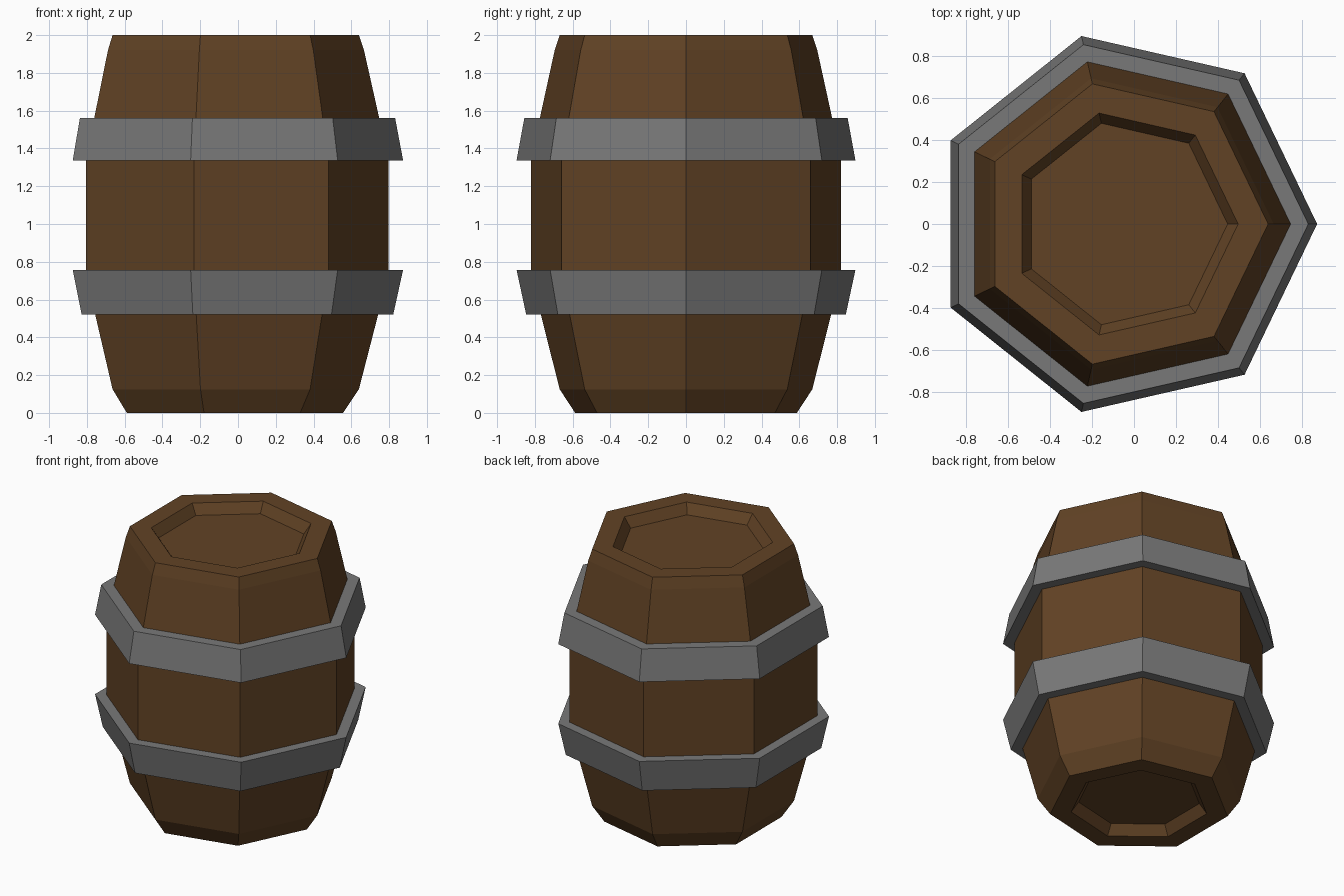
import bpy, bmesh
from math import cos, sin, tau

if "Cube" in bpy.data.objects:
    bpy.data.objects.remove(bpy.data.objects["Cube"])

SIDES = 7
CENTRE_X = -0.046  # a heptagon is not symmetric in x, so shift it to centre its bounds


def material(name, rgb):
    m = bpy.data.materials.new(name)
    m.diffuse_color = (*rgb, 1)
    m.use_nodes = True
    m.node_tree.nodes["Principled BSDF"].inputs["Base Color"].default_value = m.diffuse_color
    return m


def lathe(name, profile, mat, closed):
    """Sweep (radius, z) points round a heptagon; cap the ends or close the loop."""
    bm = bmesh.new()
    rings = [[bm.verts.new((CENTRE_X + r * cos(tau * k / SIDES), r * sin(tau * k / SIDES), z))
              for k in range(SIDES)] for r, z in profile]
    pairs = list(zip(rings, rings[1:]))
    if closed:
        pairs.append((rings[-1], rings[0]))
    else:
        bm.faces.new(rings[0])
        bm.faces.new(rings[-1])
    for a, b in pairs:
        for k in range(SIDES):
            n = (k + 1) % SIDES
            bm.faces.new((a[k], a[n], b[n], b[k]))
    bmesh.ops.recalc_face_normals(bm, faces=bm.faces)
    mesh = bpy.data.meshes.new(name)
    bm.to_mesh(mesh)
    bm.free()
    mesh.materials.append(mat)
    ob = bpy.data.objects.new(name, mesh)
    bpy.context.collection.objects.link(ob)
    return ob


wood = material("wood", (0.12, 0.055, 0.018))
iron = material("iron", (0.19, 0.19, 0.19))

# Barrel body, from the recessed bottom up to the recessed lid
lathe("barrel_body", [
    (0.41, 0.07), (0.46, 0), (0.602, 0), (0.686, 0.125), (0.842, 0.73),
    (0.842, 1.345), (0.713, 1.92), (0.686, 2), (0.543, 2), (0.493, 1.93),
], wood, False)

# Iron hoops, each wider towards the barrel's middle
for name, r_low, z_low, r_high, z_high in (
        ("lower_hoop", 0.868, 0.522, 0.92, 0.757),
        ("upper_hoop", 0.92, 1.337, 0.878, 1.56)):
    lathe(name, [(r_low - 0.085, z_low), (r_low, z_low),
                 (r_high, z_high), (r_high - 0.085, z_high)], iron, True)
